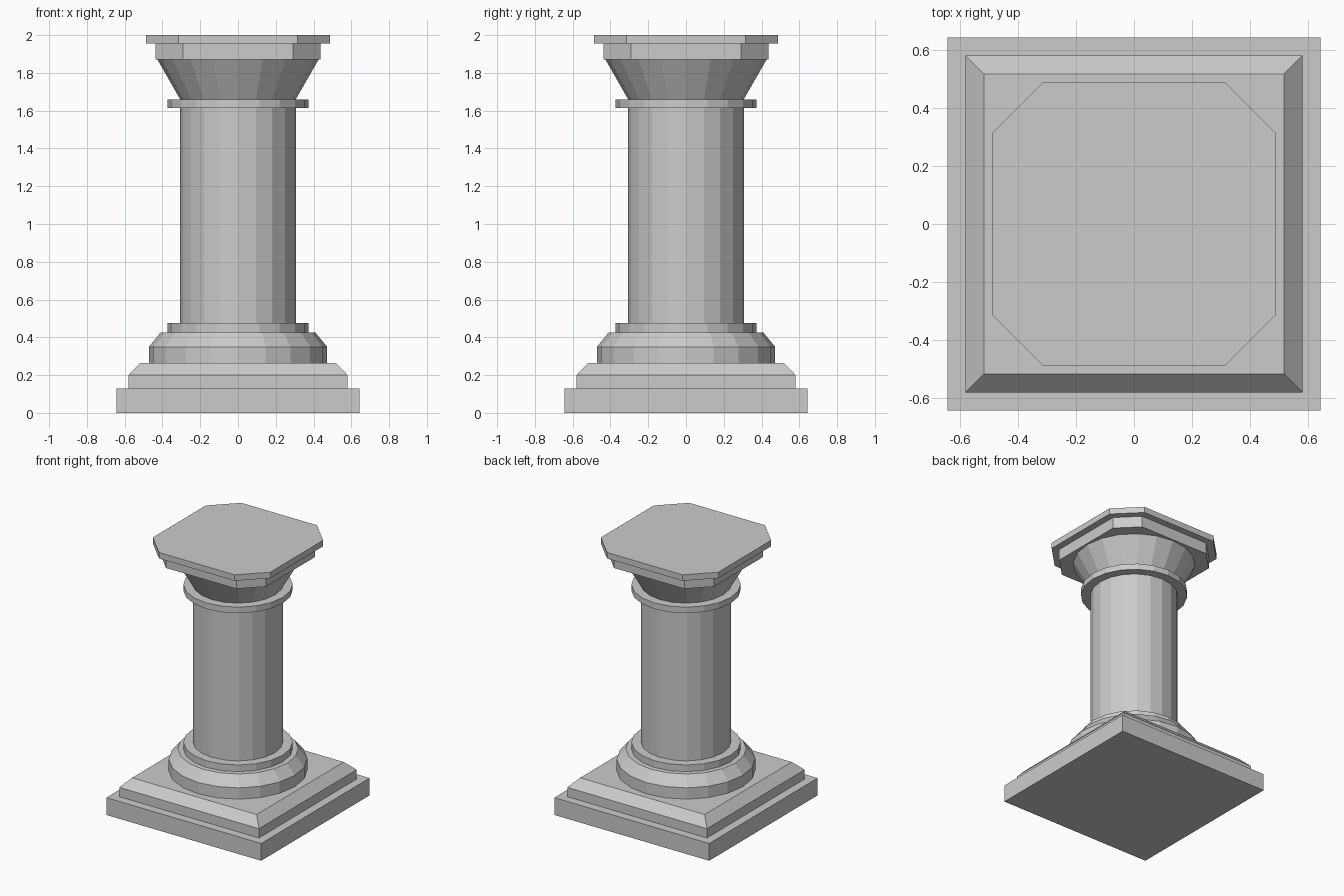
import bpy, bmesh, math

if "Cube" in bpy.data.objects:
    bpy.data.objects.remove(bpy.data.objects["Cube"])

SIDES = 20


def loft(name, sections):
    """Closed solid through stacked (outline, z) sections."""
    bm = bmesh.new()
    rings = [[bm.verts.new((x, y, z)) for x, y in pts] for pts, z in sections]
    n = len(rings[0])
    bm.faces.new(rings[0][::-1])
    bm.faces.new(rings[-1])
    for a, b in zip(rings, rings[1:]):
        for i in range(n):
            j = (i + 1) % n
            bm.faces.new((a[i], a[j], b[j], b[i]))
    bmesh.ops.recalc_face_normals(bm, faces=bm.faces)
    mesh = bpy.data.meshes.new(name)
    bm.to_mesh(mesh)
    bm.free()
    obj = bpy.data.objects.new(name, mesh)
    bpy.context.collection.objects.link(obj)
    return obj


def square(h):
    return [(-h, -h), (h, -h), (h, h), (-h, h)]


def cut_square(h, c):
    # Square with chamfered corners; c is half the length of each long side
    return [(-c, -h), (c, -h), (h, -c), (h, c), (c, h), (-c, h), (-h, c), (-h, -c)]


def circle(r):
    return [(r * math.cos(math.tau * i / SIDES), r * math.sin(math.tau * i / SIDES))
            for i in range(SIDES)]


# Square base
loft("plinth", [(square(0.643), 0), (square(0.643), 0.13)])
loft("bevelled_step", [(square(0.58), 0.13), (square(0.58), 0.2), (square(0.517), 0.265)])

# Round foot, shaft and collars
loft("round_foot", [(circle(0.472), 0.265), (circle(0.472), 0.35), (circle(0.41), 0.425)])
loft("lower_collar", [(circle(0.372), 0.425), (circle(0.372), 0.475)])
loft("shaft", [(circle(0.306), 0.475), (circle(0.306), 1.615)])
loft("upper_collar", [(circle(0.372), 1.615), (circle(0.372), 1.66)])

# Flared capital with chamfered slabs
loft("flared_capital", [(circle(0.306), 1.66), (circle(0.426), 1.87)])
loft("lower_slab", [(cut_square(0.437, 0.292), 1.87), (cut_square(0.437, 0.292), 1.955)])
loft("top_slab", [(cut_square(0.488, 0.314), 1.955), (cut_square(0.488, 0.314), 2.0)])
